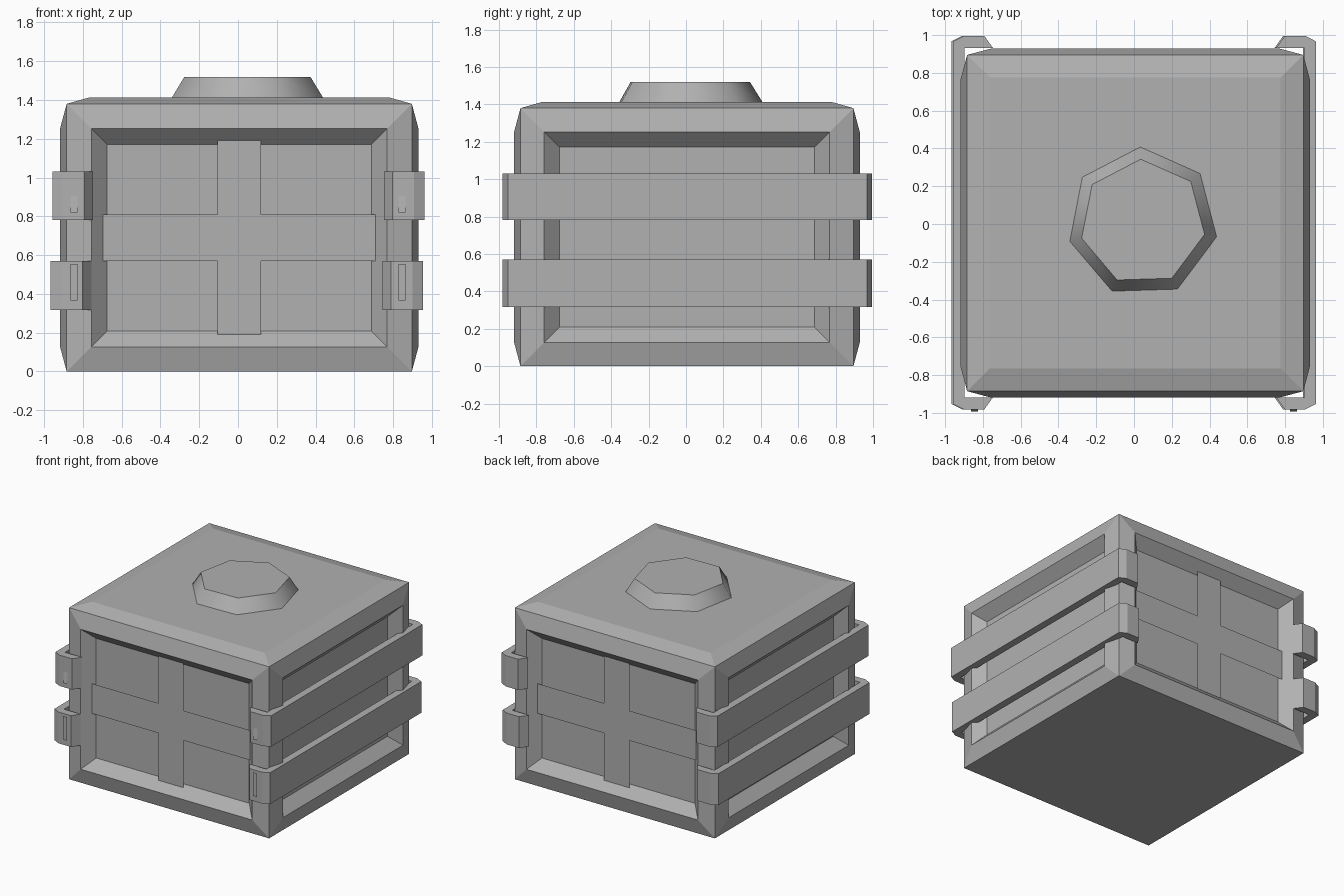
import bpy, bmesh, math
from mathutils import Vector

if "Cube" in bpy.data.objects:
    bpy.data.objects.remove(bpy.data.objects["Cube"])

CX, CY, HALF = 0.0065, 0.005, 0.89   # crate centre and half width

grey = bpy.data.materials.new("mid_grey")
grey.diffuse_color = (0.44, 0.44, 0.44, 1)
grey.use_nodes = True
grey.node_tree.nodes["Principled BSDF"].inputs["Base Color"].default_value = grey.diffuse_color


def make_object(name, bm):
    mesh = bpy.data.meshes.new(name)
    bm.to_mesh(mesh)
    bm.free()
    mesh.materials.append(grey)
    ob = bpy.data.objects.new(name, mesh)
    bpy.context.collection.objects.link(ob)
    return ob


def plate(name, points, facing):
    """Single flat face turned towards +y or -y."""
    bm = bmesh.new()
    face = bm.faces.new([bm.verts.new(p) for p in points])
    face.normal_update()
    if face.normal.y * facing < 0:
        face.normal_flip()
    return make_object(name, bm)


def prism(name, points, offset):
    """Closed polygon extruded along an offset vector."""
    bm = bmesh.new()
    face = bm.faces.new([bm.verts.new(p) for p in points])
    ext = bmesh.ops.extrude_face_region(bm, geom=[face], use_keep_orig=True)
    verts = [g for g in ext["geom"] if isinstance(g, bmesh.types.BMVert)]
    bmesh.ops.translate(bm, verts=verts, vec=Vector(offset))
    bmesh.ops.recalc_face_normals(bm, faces=bm.faces[:])
    return make_object(name, bm)


# crate body: bulged frames with recessed side panels and a raised lid
bm = bmesh.new()
bmesh.ops.create_cube(bm, size=1)
bmesh.ops.scale(bm, vec=(2 * HALF, 2 * HALF, 1.38), verts=bm.verts[:])
bmesh.ops.translate(bm, vec=(CX, CY, 0.69), verts=bm.verts[:])
bm.normal_update()
sides = [f for f in bm.faces if abs(f.normal.z) < 0.5]
lid = [f for f in bm.faces if f.normal.z > 0.5]
for f in sides:
    for thickness, depth in ((0.127, 0.034), (0.082, -0.08)):
        bmesh.ops.inset_individual(bm, faces=[f], thickness=thickness,
                                   depth=depth, use_even_offset=True)
        bm.normal_update()
bmesh.ops.inset_individual(bm, faces=lid, thickness=0.12, depth=0.034,
                           use_even_offset=True)
make_object("crate_body", bm)

# flat crosses lying over the front and back panels
cross = [(-0.105, 0.19), (0.118, 0.19), (0.118, 0.57), (0.71, 0.57),
         (0.71, 0.81), (0.118, 0.81), (0.118, 1.19), (-0.105, 1.19),
         (-0.105, 0.81), (-0.70, 0.81), (-0.70, 0.57), (-0.105, 0.57)]
for name, s in (("front_cross", -1), ("back_cross", 1)):
    plate(name, [(x, CY + s * 0.866, z) for x, z in cross], s)

# C-shaped bands hooked around the corners, with small plates on their fronts
half = [(0.75, 0.925), (0.795, 0.988), (0.905, 0.988), (0.96, 0.96)]
inner = [(0.90, 0.925)]
outline = (half + [(x, -y) for x, y in reversed(half)]
           + [(x, -y) for x, y in inner] + inner)
for side, s in (("left", -1), ("right", 1)):
    # level, band bottom and top, x shift, plate bottom and top, plate top y
    for level, z0, z1, dx, p0, p1, ytop in (
            ("lower", 0.318, 0.57, -0.006, 0.365, 0.555, -0.992),
            ("upper", 0.782, 1.03, 0.003, 0.82, 0.93, -0.978)):
        prism(f"{side}_{level}_band",
              [(s * x + dx, y + 0.007, z0) for x, y in outline],
              (0, 0, z1 - z0))
        a, b = s * 0.845 - 0.018, s * 0.845 + 0.018
        plate(f"{side}_{level}_latch_plate",
              [(a, -0.992, p0), (b, -0.992, p0), (b, ytop, p1), (a, ytop, p1)],
              -1)

# seven-sided tapered knob on the lid, smooth around its sides
bm = bmesh.new()
bmesh.ops.create_cone(bm, cap_ends=True, segments=7, radius1=0.40,
                      radius2=0.334, depth=0.107)
v = bm.verts[:][0]
turn = math.radians(91.8) - math.atan2(v.co.y, v.co.x)  # one corner to the back
for v in bm.verts:
    x, y = v.co.x, v.co.y
    v.co.x = 0.046 + x * math.cos(turn) - y * math.sin(turn)
    v.co.y = 0.009 + x * math.sin(turn) + y * math.cos(turn)
    v.co.z += 1.4655
for f in bm.faces:
    f.smooth = len(f.verts) == 4
make_object("lid_knob", bm)
